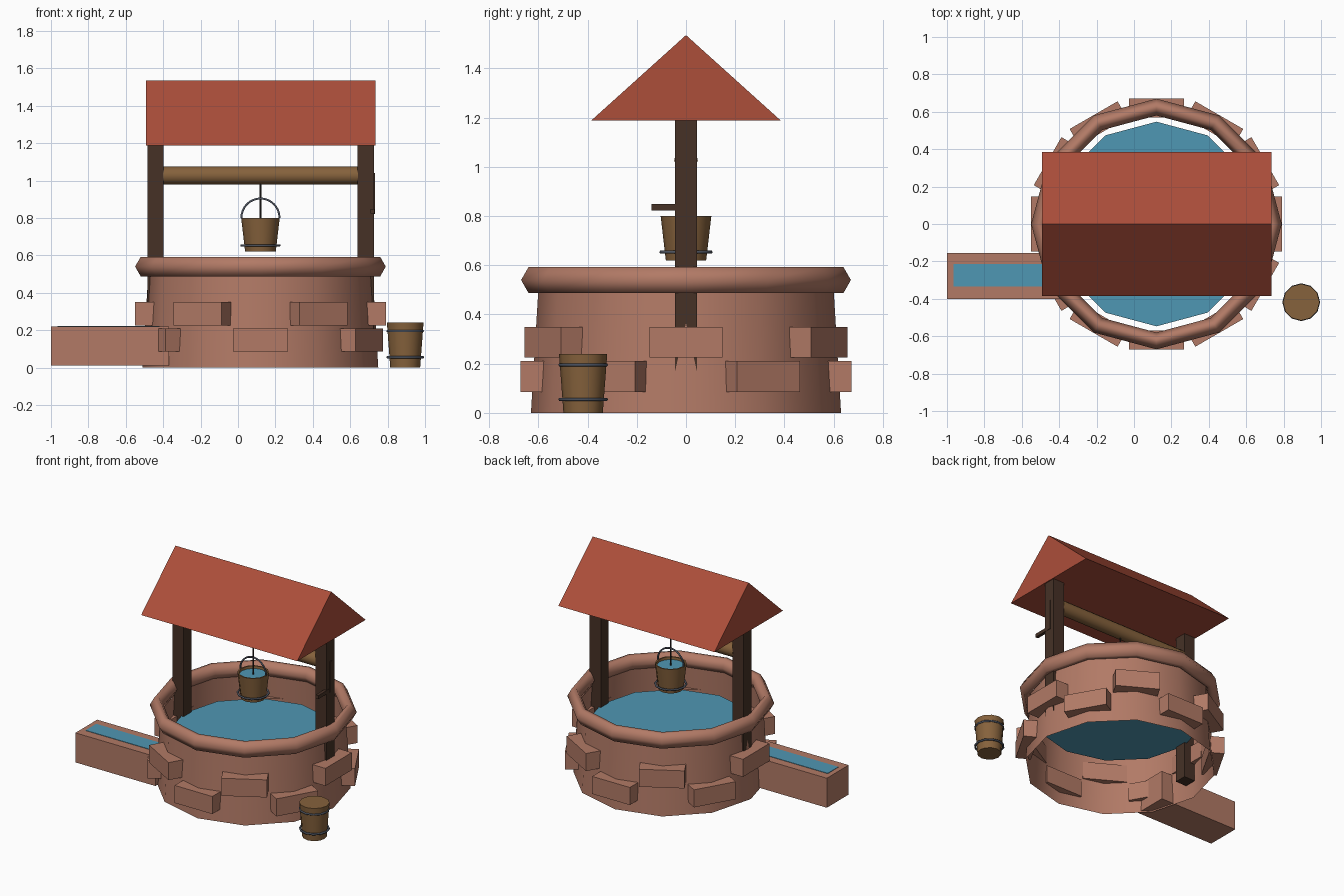
import bpy, bmesh, math
from mathutils import Matrix, Vector

cube = bpy.data.objects.get("Cube")
if cube:
    bpy.data.objects.remove(cube, do_unlink=True)


def material(name, rgb):
    """Flat material from 0-255 display colour."""
    lin = [(c / 255 / 12.92) if c < 11 else ((c / 255 + 0.055) / 1.055) ** 2.4 for c in rgb]
    m = bpy.data.materials.new(name)
    m.use_nodes = True
    m.diffuse_color = (*lin, 1)
    m.node_tree.nodes["Principled BSDF"].inputs["Base Color"].default_value = (*lin, 1)
    return m


STONE = material("stone", (178, 122, 102))
ROOF = material("roof_red", (172, 78, 58))
POST = material("dark_wood", (70, 49, 38))
WOOD = material("wood", (134, 98, 60))
WATER = material("water", (79, 151, 179))
METAL = material("metal", (78, 84, 96))
ROPE = material("rope", (46, 42, 40))

CX = 0.12      # centre of the well
SIDES = 12


def finish(name, bm, mat, smooth=None):
    """Turn a bmesh into an object; smooth is the sharp-edge angle in degrees."""
    me = bpy.data.meshes.new(name)
    bmesh.ops.recalc_face_normals(bm, faces=bm.faces)
    bm.to_mesh(me)
    bm.free()
    me.materials.append(mat)
    if smooth:
        me.shade_smooth()
        me.set_sharp_from_angle(angle=math.radians(smooth))
    ob = bpy.data.objects.new(name, me)
    bpy.context.collection.objects.link(ob)
    return ob


def box(name, lo, hi, mat, matrix=Matrix()):
    lo, hi = Vector(lo), Vector(hi)
    bm = bmesh.new()
    bmesh.ops.create_cube(bm, size=1)
    for v in bm.verts:
        v.co = matrix @ Vector([(a + b) / 2 + c * (b - a) for a, b, c in zip(lo, hi, v.co)])
    return finish(name, bm, mat)


def lathe(name, profile, mat, x=CX, y=0, closed=False, caps=(), smooth=40):
    """Revolve (radius, z) points; caps lists the profile rings to fill."""
    bm = bmesh.new()
    rings = []
    for r, z in profile:
        angles = [math.tau * i / SIDES for i in range(SIDES)]
        rings.append([bm.verts.new((x + r * math.cos(a), y + r * math.sin(a), z)) for a in angles])
    pairs = list(zip(rings, rings[1:])) + ([(rings[-1], rings[0])] if closed else [])
    for a, b in pairs:
        for i in range(SIDES):
            j = (i + 1) % SIDES
            bm.faces.new((a[i], a[j], b[j], b[i]))
    for c in caps:
        bm.faces.new(rings[c])
    return finish(name, bm, mat, smooth)


def hoop(name, radius, z, x, y):
    pts = [(radius + 0.007 * math.cos(math.tau * k / 6), z + 0.007 * math.sin(math.tau * k / 6))
           for k in range(6)]
    return lathe(name, pts, METAL, x, y, closed=True, smooth=80)


def rod(name, start, end, radius, mat, sides=12):
    a, b = Vector(start), Vector(end)
    bm = bmesh.new()
    turn = (b - a).to_track_quat('Z', 'Y').to_matrix().to_4x4()
    bmesh.ops.create_cone(bm, cap_ends=True, segments=sides, radius1=radius, radius2=radius,
                          depth=(b - a).length, matrix=Matrix.Translation((a + b) / 2) @ turn)
    return finish(name, bm, mat, 50)


# Well wall, rim and water
lathe("well_wall", [(0.63, 0), (0.6, 0.5)], STONE)
lathe("well_rim", [(0.67, 0.54), (0.64, 0.592), (0.61, 0.592),
                   (0.58, 0.54), (0.61, 0.487), (0.64, 0.487)], STONE, closed=True, smooth=80)
lathe("well_water", [(0.547, 0.36)], WATER, caps=(0,), smooth=None)

# Raised stones, alternating between two rows
for i in range(SIDES):
    z = 0.085 if i % 2 else 0.225
    place = Matrix.Translation((CX, 0, 0)) @ Matrix.Rotation(math.tau * i / SIDES, 4, 'Z')
    box(f"wall_stone_{i + 1}", (0.57, -0.148, z), (0.672, 0.148, z + 0.125), STONE, place)

# Side trough with a strip of water
box("trough", (-1, -0.4, 0.01), (-0.37, -0.155, 0.22), STONE)
box("trough_water", (-0.965, -0.335, 0.215), (-0.42, -0.215, 0.223), WATER)

# Posts
for side, x in (("right", -0.485), ("left", 0.64)):
    box(f"{side}_post", (x, -0.044, 0.1), (x + 0.088, 0.044, 1.2), POST)

# Gabled roof
bm = bmesh.new()
ends = [[bm.verts.new((x, y, z)) for y, z in ((-0.385, 1.188), (0.385, 1.188), (0, 1.535))]
        for x in (-0.493, 0.735)]
for tri in ends:
    bm.faces.new(tri)
for i in range(3):
    j = (i + 1) % 3
    bm.faces.new((ends[0][i], ends[0][j], ends[1][j], ends[1][i]))
finish("roof", bm, ROOF)

# Winch drum, its pins and the crank
rod("winch_drum", (-0.4, 0, 1.027), (0.642, 0, 1.027), 0.048, WOOD)
rod("winch_pin", (-0.445, 0, 1.025), (0.69, 0, 1.025), 0.01, WOOD, 8)
box("crank_arm", (0.712, -0.012, 0.822), (0.732, 0.012, 1.04), POST)
box("crank_handle", (0.708, -0.14, 0.823), (0.73, 0.012, 0.848), POST)

# Hanging bucket with water, hoop, bail and rope
lathe("hanging_bucket", [(0.082, 0.62), (0.103, 0.8), (0.093, 0.8), (0.088, 0.76)], WOOD, caps=(0,))
lathe("bucket_water", [(0.0915, 0.783)], WATER, caps=(0,), smooth=None)
hoop("hanging_bucket_hoop", 0.101, 0.653, CX, 0)
rod("rope", (CX, 0, 0.785), (CX, 0, 1.0), 0.005, ROPE, 8)

curve = bpy.data.curves.new("bucket_bail", 'CURVE')
curve.dimensions = '3D'
curve.bevel_depth = 0.006
curve.bevel_resolution = 1
steps = 16
spline = curve.splines.new('POLY')
spline.points.add(steps)
for i, p in enumerate(spline.points):
    a = math.pi * i / steps
    p.co = (CX + 0.102 * math.cos(a), 0, 0.8 + 0.104 * math.sin(a), 1)
curve.materials.append(METAL)
bpy.context.collection.objects.link(bpy.data.objects.new("bucket_bail", curve))

# Closed bucket standing on the ground
BX, BY = 0.894, -0.418
lathe("ground_bucket", [(0.08, 0), (0.098, 0.24)], WOOD, BX, BY, caps=(0, 1))
for i, z in enumerate((0.055, 0.195)):
    hoop(f"ground_bucket_hoop_{i + 1}", 0.094, z, BX, BY)
